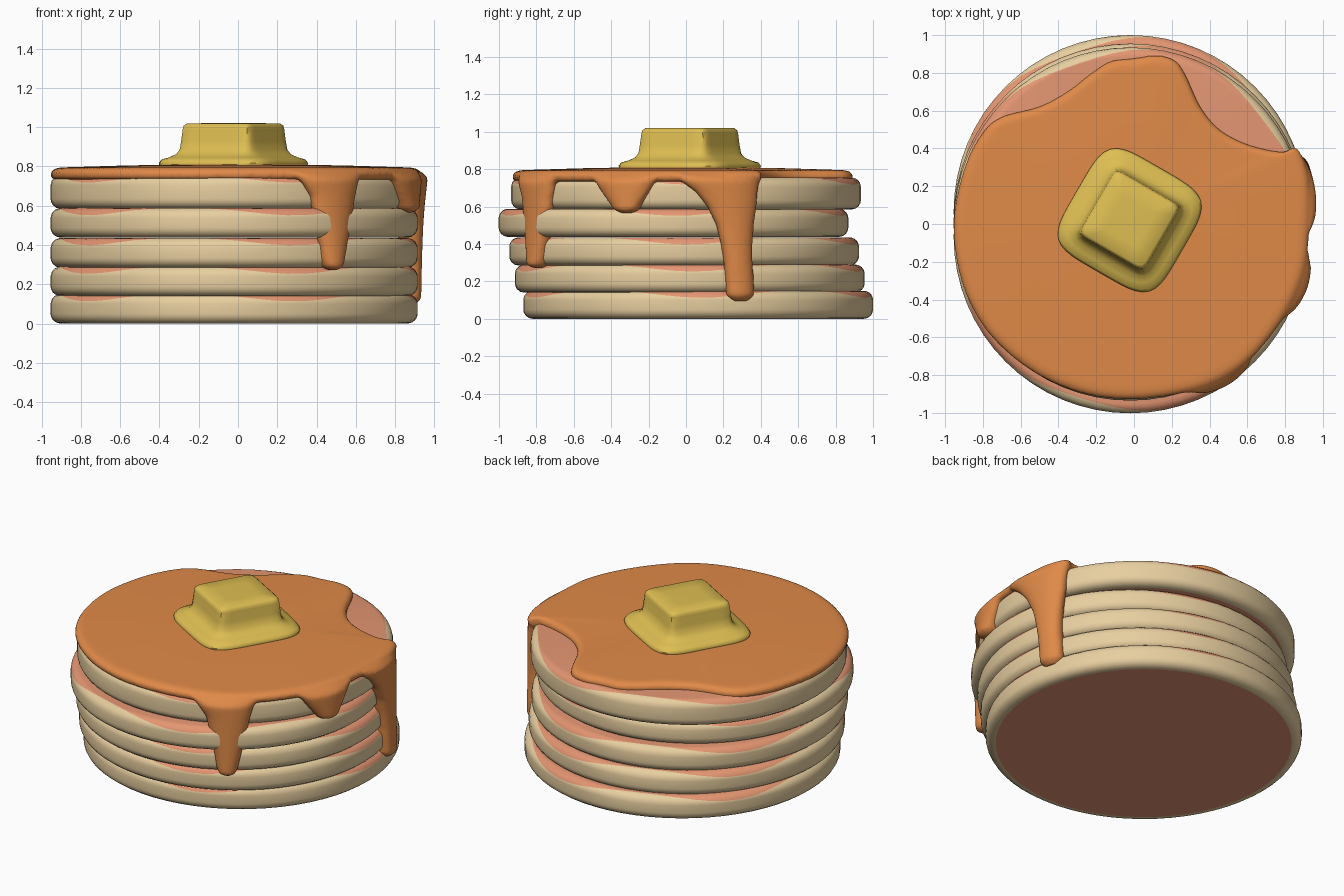
import bpy, bmesh, math
from mathutils import Vector

if "Cube" in bpy.data.objects:
    bpy.data.objects.remove(bpy.data.objects["Cube"])


def material(name, rgb):
    m = bpy.data.materials.new(name)
    lin = [((c / 255 + 0.055) / 1.055) ** 2.4 for c in rgb]
    m.diffuse_color = (*lin, 1)
    m.use_nodes = True
    m.node_tree.nodes["Principled BSDF"].inputs["Base Color"].default_value = m.diffuse_color
    return m


CREAM = material("cream batter", (232, 207, 160))
BROWN = material("griddled brown", (228, 150, 114))
SYRUP = material("syrup orange", (224, 138, 72))
BUTTER = material("butter yellow", (222, 190, 82))


def loft(bm, rings, mats=None):
    """Skin a list of closed rings and cap both ends."""
    vs = [[bm.verts.new(p) for p in r] for r in rings]
    n = len(vs[0])
    for i in range(len(vs) - 1):
        for j in range(n):
            k = (j + 1) % n
            f = bm.faces.new((vs[i][j], vs[i][k], vs[i + 1][k], vs[i + 1][j]))
            f.material_index = mats[i] if mats else 0
    for ring, m in ((vs[0][::-1], 0), (vs[-1], -1)):
        f = bm.faces.new(ring)
        f.material_index = mats[m] if mats else 0


def finish(bm, name, mats):
    bmesh.ops.recalc_face_normals(bm, faces=bm.faces)
    me = bpy.data.meshes.new(name)
    bm.to_mesh(me)
    bm.free()
    for m in mats:
        me.materials.append(m)
    ob = bpy.data.objects.new(name, me)
    bpy.context.collection.objects.link(ob)
    bpy.ops.object.select_all(action='DESELECT')
    bpy.context.view_layer.objects.active = ob
    ob.select_set(True)
    bpy.ops.object.shade_smooth_by_angle(angle=math.radians(50))
    return ob


CX, R, SEG = -0.02, 0.935, 64


# Pancakes: rounded discs with a wavy browned top
def pancake(name, cy, z0, h):
    c = 0.05
    rings, mats = [], []

    def ring(fn):
        pts = []
        for j in range(SEG):
            a = 2 * math.pi * j / SEG
            r, z = fn(a)
            pts.append((CX + r * math.cos(a), cy + r * math.sin(a), z0 + z))
        rings.append(pts)

    ring(lambda a: (0.4, 0))
    ring(lambda a: (R - c - 0.01, 0))
    for p in (90, 65, 40, 18, 0):
        t = math.radians(p)
        ring(lambda a: (R - c + c * math.cos(t), c - c * math.sin(t)))

    def edge(a):   # where the browned top begins on the rounded rim
        return math.radians(48 - 33 * math.cos(5 * (a - math.radians(217))))

    def rim(t):
        return R - c + c * math.cos(t), h - c + c * math.sin(t)

    for s in (0, 0.33, 0.67, 1):
        ring(lambda a: rim(edge(a) * s))
    for s in (0.33, 0.67, 1):
        ring(lambda a: rim(edge(a) + (math.pi / 2 - edge(a)) * s))
    ring(lambda a: (0.4, h))
    n = len(rings) - 1
    mats = [1] + [0] * 9 + [1] * (n - 10)
    bm = bmesh.new()
    loft(bm, rings, mats)
    finish(bm, name, [CREAM, BROWN])


for i, (cy, z0, h) in enumerate([(0.065, 0, 0.15), (0.02, 0.14, 0.15), (-0.01, 0.285, 0.15),
                                 (-0.067, 0.438, 0.15), (0.0, 0.585, 0.17)]):
    pancake(f"pancake_{i + 1}", cy, z0, h)

# Syrup sheet: smooth closed outline, lofted as a thin puddle
outline = [Vector(p) for p in (
    (0.86, 0.40), (0.78, 0.38), (0.6, 0.42), (0.45, 0.5), (0.35, 0.62), (0.28, 0.77), (0.22, 0.86),
    (0.12, 0.89), (0, 0.875), (-0.12, 0.86), (-0.22, 0.8), (-0.35, 0.7), (-0.5, 0.62), (-0.7, 0.565),
    (-0.8, 0.48), (-0.89, 0.31), (-0.95, 0.05), (-0.935, -0.2), (-0.86, -0.43), (-0.72, -0.63),
    (-0.5, -0.8), (-0.25, -0.9), (0, -0.925), (0.25, -0.895), (0.45, -0.83), (0.63, -0.7),
    (0.8, -0.48), (0.9, -0.25), (0.925, 0), (0.92, 0.25))]
curve = []
n = len(outline)
for i in range(n):
    a, b, c, d = (outline[(i + k) % n] for k in (-1, 0, 1, 2))
    for s in range(6):
        t = s / 6
        curve.append(0.5 * (2 * b + (c - a) * t + (2 * a - 5 * b + 4 * c - d) * t * t
                            + (3 * b - a - 3 * c + d) * t ** 3))

bm = bmesh.new()
rings = []
for s, z in ((0.3, 0.74), (0.9, 0.738), (0.985, 0.732), (1, 0.745), (1.003, 0.768),
             (0.985, 0.788), (0.95, 0.795), (0.6, 0.805), (0.2, 0.812)):
    rings.append([(CX + (p.x - CX) * s, p.y * s, z) for p in curve])
loft(bm, rings)

# Syrup drips: rows of height, start angle and end angle around the stack
drips = [
    [(0.765, -72, -45), (0.73, -69, -48), (0.65, -65.6, -49.5), (0.5, -63.7, -51.4),
     (0.4, -62.4, -52.9), (0.32, -61.7, -54), (0.29, -61, -54.6), (0.272, -59, -56.5)],
    [(0.765, -34, -7), (0.735, -31, -10), (0.68, -28.5, -12), (0.62, -25.6, -14.3),
     (0.585, -24, -15.5), (0.565, -21.5, -17.5)],
    [(0.77, -4, 25), (0.74, -2, 24.5), (0.68, 3, 24), (0.6, 7, 23.5), (0.5, 10, 22.5),
     (0.4, 11.5, 22), (0.3, 12.5, 22), (0.2, 13, 22.5), (0.125, 13.3, 22.5), (0.095, 15.5, 20.5)]]
for rows in drips:
    rings = []
    for k, (z, a0, a1) in enumerate(rows):
        thick = 0.03 if k in (0, len(rows) - 1) else 0.06
        ring = []
        for j in range(24):
            t = 2 * math.pi * j / 24
            a = math.radians((a0 + a1) / 2 + (a1 - a0) / 2 * math.cos(t))
            r = 0.937 + thick * math.copysign(abs(math.sin(t)) ** 0.8, math.sin(t))
            ring.append((CX + r * math.cos(a), r * math.sin(a), z))
        rings.append(ring)
    loft(bm, rings)
syrup = finish(bm, "syrup", [SYRUP])
# Fuse sheet and drips, then soften the joins
rm = syrup.modifiers.new("fuse", 'REMESH')
rm.mode = 'VOXEL'
rm.voxel_size = 0.012
rm.use_smooth_shade = True
sm = syrup.modifiers.new("soften", 'SMOOTH')
sm.factor = 0.5
sm.iterations = 5

# Butter pat: square block flaring into a melted skirt
bm = bmesh.new()
rings = []
for half, z, e in ((0.3, 0.785, 4.7), (0.317, 0.8, 4.7), (0.32, 0.818, 4.7), (0.308, 0.836, 4.7),
                   (0.275, 0.846, 5), (0.24, 0.862, 6), (0.217, 0.885, 9), (0.205, 0.93, 14),
                   (0.199, 0.99, 14), (0.195, 1.008, 14), (0.183, 1.019, 14), (0.1, 1.021, 14)):
    ring = []
    for j in range(64):
        a = 2 * math.pi * j / 64
        c, s = math.cos(a), math.sin(a)
        r = half / (abs(c) ** e + abs(s) ** e) ** (1 / e)
        b = a - math.radians(30)
        ring.append((-0.023 + r * math.cos(b), 0.02 + r * math.sin(b), z))
    rings.append(ring)
loft(bm, rings)
finish(bm, "butter", [BUTTER])
